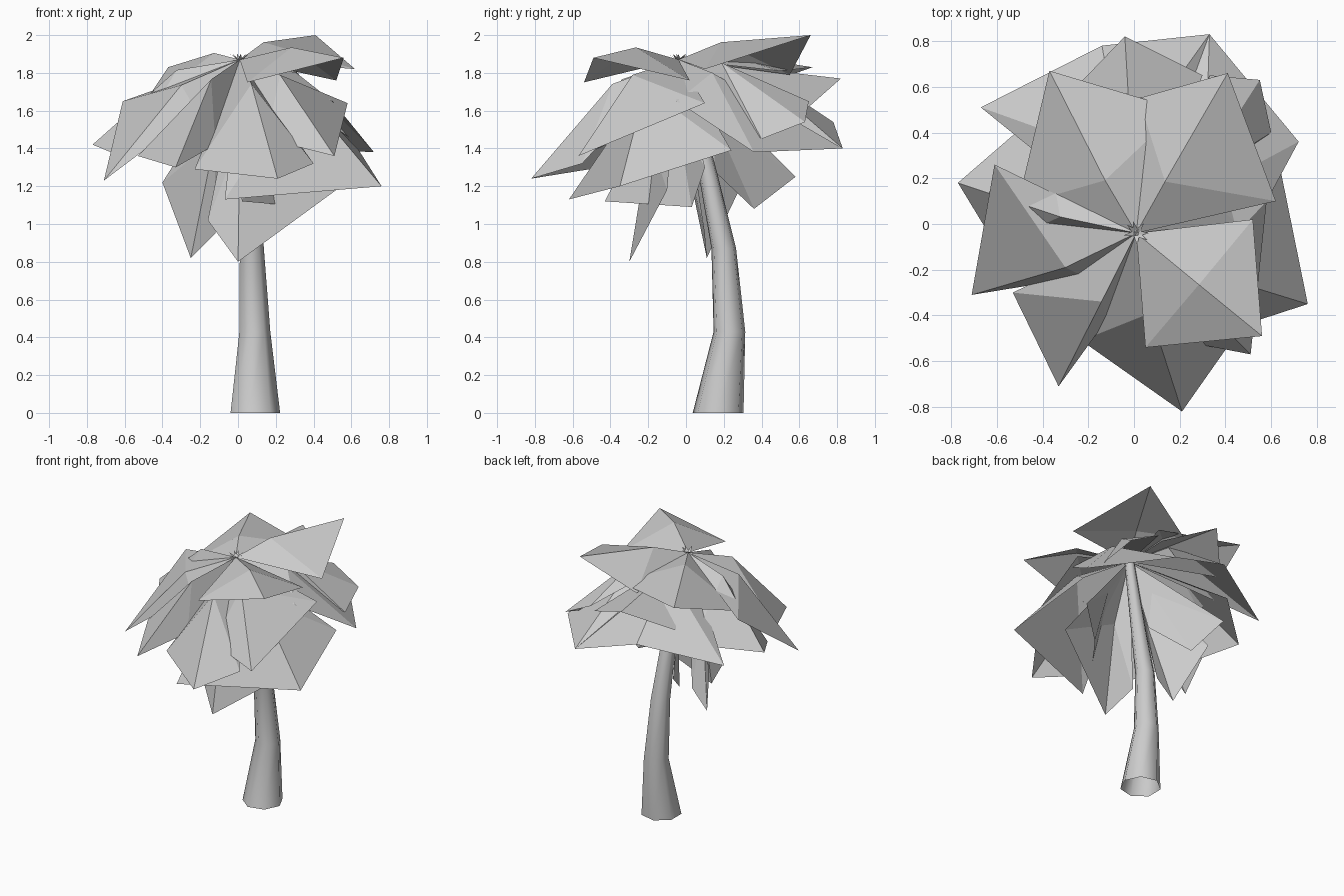
import bpy
import bmesh
import math
from mathutils import Vector

default = bpy.data.objects.get("Cube")
if default:
    bpy.data.objects.remove(default, do_unlink=True)

# One pale grey for the whole tree
grey = bpy.data.materials.new("pale_grey")
grey.use_nodes = True
grey.diffuse_color = (0.6, 0.6, 0.6, 1)
grey.node_tree.nodes["Principled BSDF"].inputs["Base Color"].default_value = grey.diffuse_color

CROWN = Vector((0.01, -0.04, 1.87))


def finish(bm, name, smooth=False):
    """Turn a bmesh into a named, coloured object."""
    mesh = bpy.data.meshes.new(name)
    bm.to_mesh(mesh)
    bm.free()
    mesh.materials.append(grey)
    obj = bpy.data.objects.new(name, mesh)
    bpy.context.collection.objects.link(obj)
    if smooth:
        bpy.ops.object.select_all(action="DESELECT")
        obj.select_set(True)
        bpy.context.view_layer.objects.active = obj
        bpy.ops.object.shade_smooth_by_angle(angle=math.radians(60))


def trunk(stations, sides=7):
    """Skin round rings (x, y, z, radius) into a bent, tapering, open-ended trunk."""
    bm = bmesh.new()
    rings = []
    for x, y, z, radius in stations:
        angles = [2 * math.pi * i / sides for i in range(sides)]
        rings.append([bm.verts.new((x + radius * math.cos(a), y + radius * math.sin(a), z))
                      for a in angles])
    for low, high in zip(rings, rings[1:]):
        for i in range(sides):
            j = (i + 1) % sides
            bm.faces.new((low[i], low[j], high[j], high[i]))
    finish(bm, "trunk", smooth=True)


def leaf(name, left, tip, right, bulge, along):
    """Four-sided card hung from the crown, creased from a raised point on its spine."""
    left, tip, right = Vector(left), Vector(tip), Vector(right)
    spine = CROWN.lerp(tip, along)
    normal = (right - left).cross(tip - CROWN).normalized()
    if normal.dot((left + tip + right) / 3 - Vector((0, 0, 1))) < 0:
        normal.negate()
    bm = bmesh.new()
    centre = bm.verts.new(spine + normal * bulge)
    rim = [bm.verts.new(p) for p in (CROWN, right, tip, left)]
    for i in range(4):
        bm.faces.new((centre, rim[i], rim[(i + 1) % 4]))
    bm.normal_update()
    if bm.faces[:][0].normal.dot(normal) < 0:
        bmesh.ops.reverse_faces(bm, faces=bm.faces[:])
    finish(bm, name)


# Trunk leaning from the foot to the crown
trunk([(0.085, 0.17, 0, 0.138), (0.085, 0.23, 0.43, 0.086), (0.07, 0.2, 0.87, 0.067),
       (0.06, 0.12, 1.25, 0.052), (0.02, -0.02, 1.84, 0.035)])

# Raised leaves on top: left corner, tip, right corner
front_top = {
    "front": [(0.52, 0.02, 1.76), (0.56, -0.49, 1.88), (0.05, -0.54, 1.75)],
}
back_top = {
    "back_left": [(0.02, 0.55, 1.79), (0.41, 0.66, 2), (0.62, 0.1, 1.82)],
    "back_right": [(0.2, 0.5, 1.81), (-0.37, 0.67, 1.83), (-0.51, 0.08, 1.62)],
}
# Flatter leaf tucked beneath the raised ones
under_top = {
    "back": [(-0.3, 0.55, 1.6), (-0.04, 0.82, 1.77), (0.3, 0.65, 1.62)],
}
# Drooping leaves around the sides
side_leaves = {
    "front": [(0.4, -0.55, 1.32), (0.21, -0.82, 1.24), (-0.23, -0.51, 1.29)],
    "front_right": [(-0.12, -0.42, 1.42), (-0.33, -0.71, 1.3), (-0.53, -0.3, 1.36)],
    "right": [(-0.22, -0.23, 1.6), (-0.71, -0.31, 1.23), (-0.61, 0.26, 1.65)],
    "back_right": [(-0.6, -0.1, 1.35), (-0.77, 0.18, 1.42), (-0.4, 0.5, 1.5)],
    "back": [(-0.67, 0.51, 1.42), (-0.14, 0.78, 1.54), (0.33, 0.83, 1.4)],
    "back_left": [(0.33, 0.65, 1.65), (0.55, 0.63, 1.54), (0.6, 0.4, 1.45)],
    "wide_left": [(0.33, 0.83, 1.4), (0.72, 0.36, 1.38), (0.5, -0.05, 1.65)],
    "left": [(0.64, 0.24, 1.39), (0.76, -0.35, 1.2), (-0.07, -0.62, 1.13)],
    "front_left": [(0.58, 0.1, 1.64), (0.51, -0.57, 1.36), (0.15, -0.5, 1.45)],
}
# Low leaves hanging near the trunk
low_leaves = {
    "front": [(0.52, -0.1, 1.18), (0, -0.3, 0.8), (-0.16, -0.2, 1.02)],
    "right": [(-0.12, 0.1, 0.95), (-0.25, 0.11, 0.82), (-0.4, 0.3, 1.22)],
    "back": [(-0.3, 0.58, 1.25), (-0.2, 0.36, 1.08), (0, 0.15, 1.28)],
    "left": [(0.5, 0.1, 1.3), (0.37, 0.03, 1.09), (0.02, -0.43, 1.12)],
}
for tier, leaves, bulge, along in (("top", front_top, 0.06, 0.5), ("top", back_top, 0.05, 0.33),
                                   ("under", under_top, 0, 0.35),
                                   ("side", side_leaves, 0.12, 0.35),
                                   ("low", low_leaves, 0.05, 0.4)):
    for place, corners in leaves.items():
        leaf(f"{tier}_leaf_{place}", *corners, bulge, along)

# Small shoots at the heart of the crown
bm = bmesh.new()
for i in range(7):
    a = i * 2.4
    out = Vector((math.cos(a), math.sin(a), 0))
    side = Vector((-out.y, out.x, 0)) * 0.012
    base = CROWN + out * 0.01
    bm.faces.new([bm.verts.new(p) for p in
                  (base - side, base + side, base + out * 0.045 + Vector((0, 0, 0.03)))])
finish(bm, "crown_shoots")
